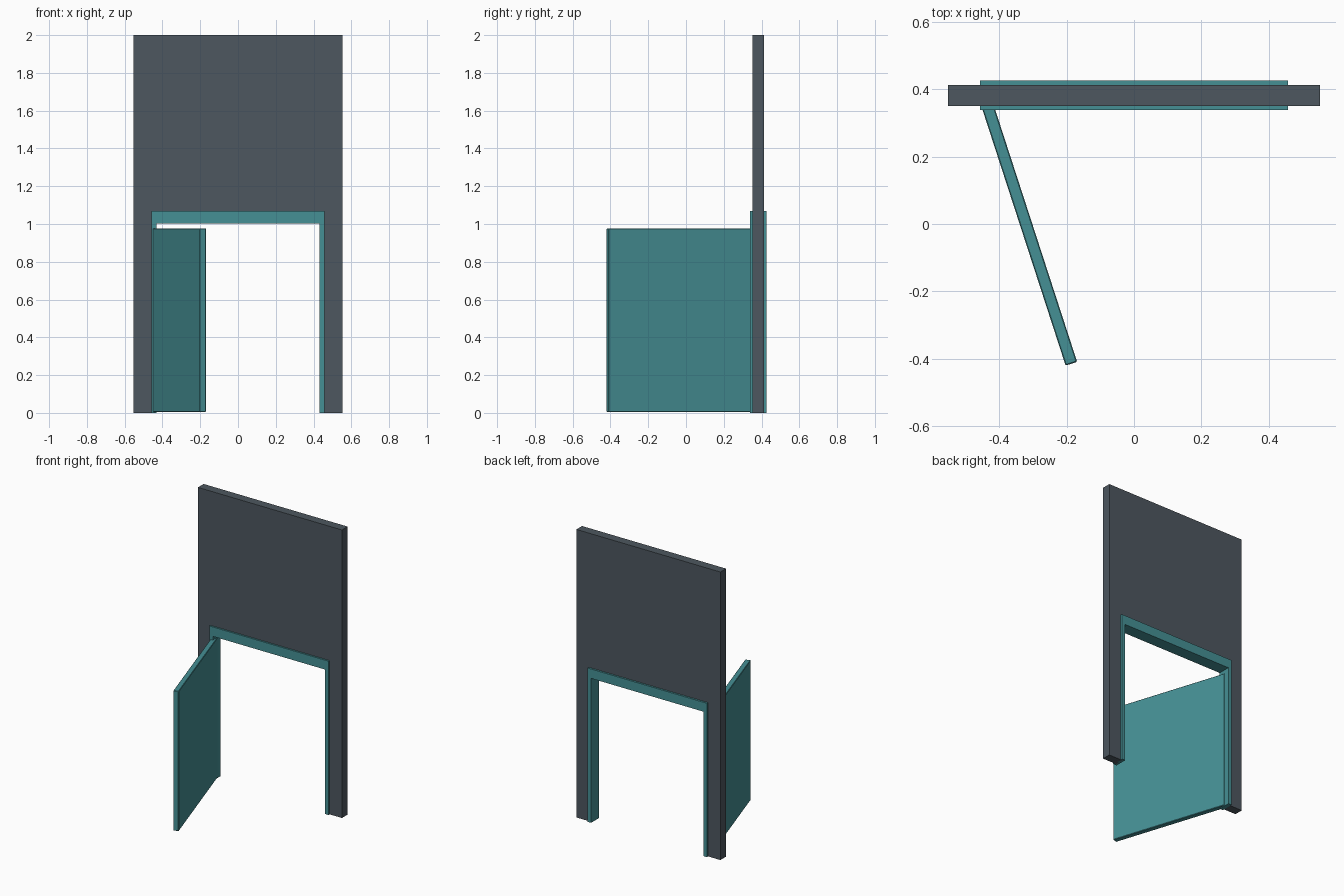
import bpy
from math import radians, sin, cos

if "Cube" in bpy.data.objects:
    bpy.data.objects.remove(bpy.data.objects["Cube"])

def material(name, color):
    m = bpy.data.materials.new(name)
    m.diffuse_color = color
    m.use_nodes = True
    m.node_tree.nodes["Principled BSDF"].inputs["Base Color"].default_value = m.diffuse_color
    return m

GREY = material("wall_slate", (0.075, 0.095, 0.115, 1))
TEAL = material("door_teal", (0.06, 0.28, 0.30, 1))

def box(name, x, y, z, mat, bevel=0):
    """Box spanning the given (min, max) ranges."""
    bpy.ops.mesh.primitive_cube_add(size=1, location=[sum(r) / 2 for r in (x, y, z)])
    ob = bpy.context.object
    ob.name = name
    ob.scale = [r[1] - r[0] for r in (x, y, z)]
    bpy.ops.object.transform_apply(location=False, rotation=False, scale=True)
    ob.data.materials.append(mat)
    if bevel:
        mod = ob.modifiers.new("edge", 'BEVEL')
        mod.width, mod.segments = bevel, 1
    return ob

WALL_Y, FRAME_Y = (0.351, 0.413), (0.339, 0.426)

# Wall: two side panels and the panel above the opening
for side, s in (("left", -1), ("right", 1)):
    box("wall_" + side, sorted((s * 0.443, s * 0.553)), WALL_Y, (0, 2), GREY)
    # Door frame jambs
    box("jamb_" + side, sorted((s * 0.431, s * 0.458)), FRAME_Y, (0, 1.003), TEAL)
box("wall_above_door", (-0.443, 0.443), WALL_Y, (1.02, 2), GREY)
box("frame_head", (-0.458, 0.458), FRAME_Y, (1.003, 1.068), TEAL)

# Door leaf, swung open about the left jamb
angle, length = radians(18), 0.84
leaf = box("door_leaf", (-0.018, 0.018), (-length / 2, length / 2), (0.005, 0.977), TEAL, 0.003)
leaf.rotation_euler.z = angle
leaf.location.x = -0.186 - sin(angle) * length / 2
leaf.location.y = -0.415 + cos(angle) * length / 2
